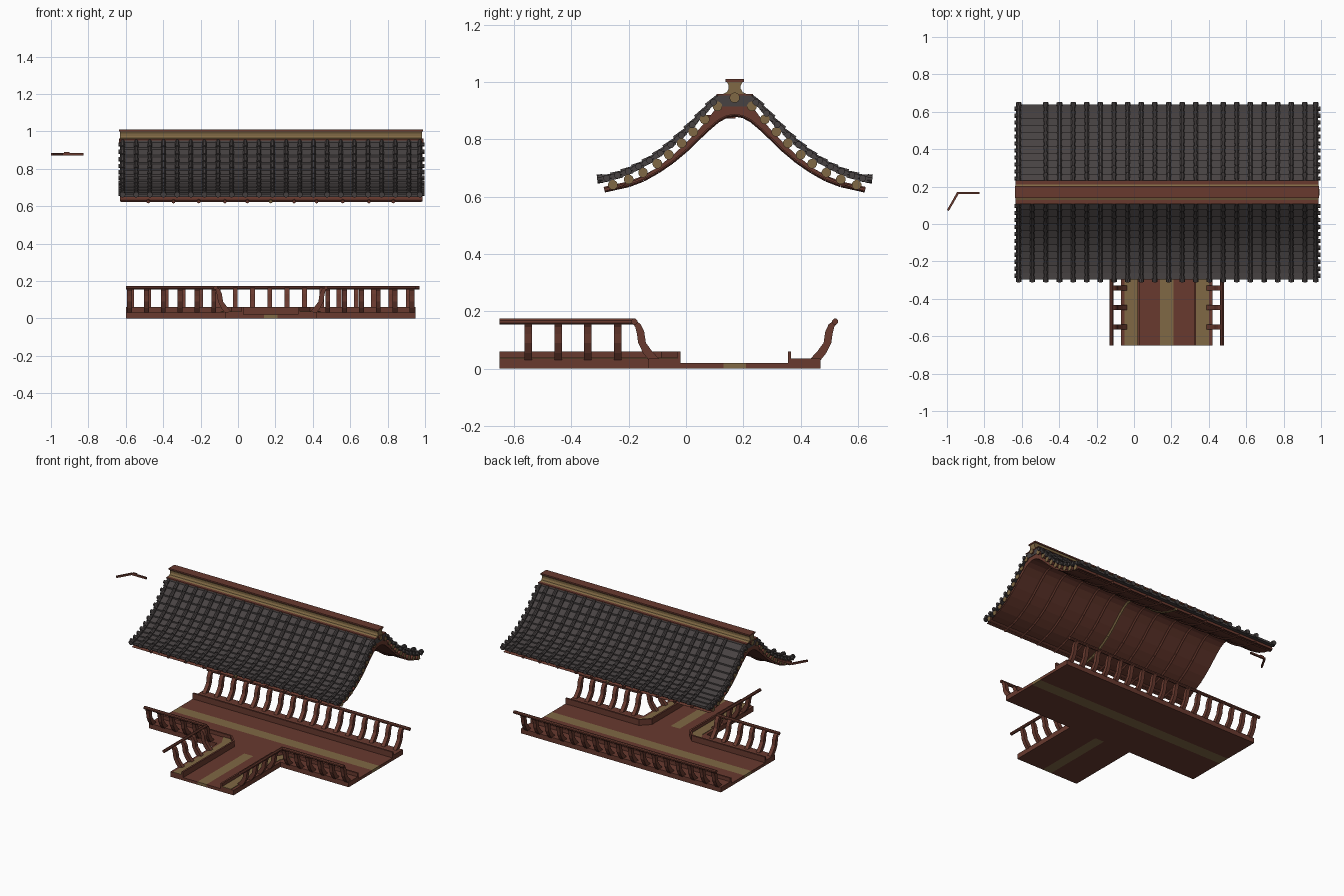
import bpy, bmesh, math
from mathutils import Vector

if "Cube" in bpy.data.objects:
    bpy.data.objects.remove(bpy.data.objects["Cube"])

CX, RY = 0.175, 0.17            # symmetry centre in x, ridge line in y


def material(name, col):
    m = bpy.data.materials.new(name)
    m.diffuse_color = (*col, 1)
    m.use_nodes = True
    m.node_tree.nodes["Principled BSDF"].inputs["Base Color"].default_value = m.diffuse_color
    return m


BROWN = material("red brown wood", (0.140, 0.042, 0.028))
GOLD = material("dull gold", (0.215, 0.140, 0.058))
TILE = material("dark grey tile", (0.064, 0.055, 0.055))


class Part:
    """Collects pieces of one object."""
    def __init__(self, name, *mats):
        self.name, self.mats, self.bm = name, mats, bmesh.new()

    def prism(self, a, b):
        """Solid between two matching outlines."""
        va = [self.bm.verts.new(p) for p in a]
        vb = [self.bm.verts.new(p) for p in b]
        n = len(a)
        self.bm.faces.new(va)
        self.bm.faces.new(vb[::-1])
        for i in range(n):
            self.bm.faces.new((va[i], vb[i], vb[(i + 1) % n], va[(i + 1) % n]))

    def plate(self, outline, z0, z1):
        self.prism([(x, y, z0) for x, y in outline], [(x, y, z1) for x, y in outline])

    def box(self, x0, x1, y0, y1, z0, z1):
        self.plate([(x0, y0), (x1, y0), (x1, y1), (x0, y1)], z0, z1)

    def along_x(self, outline, x0, x1):
        self.prism([(x0, y, z) for y, z in outline], [(x1, y, z) for y, z in outline])

    def rod(self, a, b, r0, r1, n=8):
        a, b = Vector(a), Vector(b)
        q = (b - a).to_track_quat('Z', 'Y')
        ring = lambda c, r: [c + q @ Vector((r * math.cos(2 * math.pi * (i + .5) / n),
                                             r * math.sin(2 * math.pi * (i + .5) / n), 0)) for i in range(n)]
        self.prism(ring(a, r0), ring(b, r1))

    def done(self, rule=None):
        bmesh.ops.recalc_face_normals(self.bm, faces=self.bm.faces)
        if rule:
            for f in self.bm.faces:
                f.material_index = rule(f)
        me = bpy.data.meshes.new(self.name)
        self.bm.to_mesh(me)
        self.bm.free()
        for m in self.mats:
            me.materials.append(m)
        bpy.context.collection.objects.link(bpy.data.objects.new(self.name, me))


def interp(table, u):
    for (u0, z0), (u1, z1) in zip(table, table[1:]):
        if u <= u1 or (u1, z1) == table[-1]:
            return z0 + (z1 - z0) * (u - u0) / (u1 - u0)


def mirror(pts):
    return [(2 * CX - x, y) for x, y in pts]


# ---------- T-shaped walkway floor ----------
p = Part("floor", BROWN)
p.box(-.6, .95, -.13, .13, 0, .02)
p.box(-.6, .95, .21, .47, 0, .02)
p.box(-.07, .14, -.65, -.13, 0, .02)
p.box(.21, .42, -.65, -.13, 0, .02)
p.done()
p = Part("floor_stripes", GOLD)
p.box(-.6, .95, .13, .21, 0, .02)
p.box(.14, .21, -.65, -.13, 0, .02)
p.done()

# raised edge steps with a thin inner curb and gold inlay round the stem
step = [(-.07, -.65), (.03, -.65), (.03, -.08), (-.03, -.02), (-.6, -.02), (-.6, -.13), (-.07, -.13)]
curb = [(.018, -.65), (.03, -.65), (.03, -.08), (-.03, -.02), (-.6, -.02), (-.6, -.032), (-.035, -.032), (.018, -.085)]
inlay = [(-.05, -.65), (.018, -.65), (.018, -.085), (-.035, -.032), (-.09, -.032), (-.05, -.11)]
s, c, g = Part("edge_steps", BROWN), Part("inner_curbs", BROWN), Part("step_inlays", GOLD)
for f in (list, mirror):
    s.plate(f(step), .02, .035)
    c.plate(f(curb), .035, .06)
    g.plate(f(inlay), .035, .038)
s.box(-.6, .95, .36, .47, .02, .035)
c.box(-.6, .95, .355, .367, .02, .06)
for part in (s, c, g):
    part.done()

# ---------- railings: S-curved posts leaning outward, thin top rail ----------
POST = [(-.04, .03), (-.012, .06), (.010, .09), (.016, .13), (.028, .155), (.045, .167),
        (.056, .158), (.047, .145), (.041, .12), (.037, .09), (.020, .055), (.0, .03)]
posts, rails = Part("railing_posts", BROWN), Part("top_rails", BROWN)


def railing(a, b, out, first, gap, ext0=0, ext1=0):
    a, b, out = Vector((*a, 0)), Vector((*b, 0)), Vector((*out, 0))
    d = (b - a).normalized()
    up = Vector((0, 0, 1))
    t = first
    while t < (b - a).length - .01:
        side = lambda w: [a + d * (t + w) + out * o + up * z for o, z in POST]
        posts.prism(side(-.013), side(.013))
        t += gap
    top = out * .05 + up * .164
    rails.rod(a - d * ext0 + top, b + d * ext1 + top, .011, .011)


railing((-.6, .47), (.95, .47), (0, 1), .03, .0925, 0, .02)
for m in (1, -1):
    fx = lambda x: CX + m * (x - CX)
    railing((fx(-.6), -.13), (fx(-.07), -.13), (0, -1), .02, .09, 0, -.05)
    railing((fx(-.07), -.65), (fx(-.07), -.13), (-m, 0), .1, .104, 0, -.05)
posts.done()
rails.done()

# ---------- roof curve: height of the tile surface by distance from the ridge ----------
TOP = [(.055, .95), (.10, .905), (.135, .866), (.17, .83), (.22, .784), (.27, .745),
       (.32, .714), (.37, .690), (.42, .672), (.475, .660)]
UNDER = [(0, .887), (.03, .882), (.06, .866), (.10, .832), (.17, .764), (.22, .722),
         (.27, .688), (.32, .660), (.37, .641), (.42, .630), (.455, .622)]
X0, X1 = -.625, .98

# brown roof boarding
p = Part("roof_boarding", BROWN)
upper = [(u, interp(TOP, u) - .043 if u > .07 else .925 - .15 * u) for u, z in UNDER]
half = lambda tab, s: [(RY + s * u, z) for u, z in tab]
for s in (1, -1):
    for i in range(len(UNDER) - 1):
        p.along_x(half([UNDER[i], UNDER[i + 1], upper[i + 1], upper[i]], s), X0, X1)
p.done()

# ribs below the boarding, the middle one is gold
p, g = Part("roof_ribs", BROWN), Part("centre_roof_rib", GOLD)
for x in (-.48, -.345, -.21, -.07, .05, .175, .30, .42, .56, .70, .83):
    for s in (1, -1):
        pts = [(x, y, z + .002) for y, z in half(UNDER, s)]
        for a, b in zip(pts, pts[1:]):
            (g if x == .175 else p).rod(a, b, .010, .010, 6)
p.done()
g.done()

# round purlins with gold ends
p = Part("purlins", BROWN, GOLD)
for s in (1, -1):
    for u in (.06, .105, .145, .185, .23, .27, .32, .37, .425):
        z = interp(TOP, u) - .03
        p.rod((X0 - .006, RY + s * u, z), (X1 + .006, RY + s * u, z), .017, .017, 12)
p.rod((X0 - .012, RY, .945), (X1 + .012, RY, .945), .018, .018, 12)
p.done(lambda f: int(abs(f.normal.x) > .9))

# stepped flat tiles, segmented round cover tiles, gable edge tiles
flat, cover, gable = Part("flat_tiles", TILE), Part("cover_tiles", TILE), Part("gable_tiles", TILE)
ROWS = 11
us = [.055 + (.465 - .055) * i / ROWS for i in range(ROWS + 1)]
for s in (1, -1):
    for u0, u1 in zip(us, us[1:]):
        z0, z1 = interp(TOP, u0), interp(TOP, u1)
        flat.along_x(half([(u0, z0 - .016), (u1 + .003, z1 - .014), (u1 + .003, z1 + .001), (u0, z0 - .007)], s),
                     X0 - .005, X1 + .005)
        for x in [X0 + .008 + .0729 * i for i in range(22)] + [X1 - .008]:
            if s == 1 and -.6 < x < -.48:
                continue
            cover.rod((x, RY + s * u0, z0), (x, RY + s * (u1 + .004), z1 + .001), .010, .0135)
            if u1 == us[-1]:
                cover.rod((x, RY + s * .462, z1 + .001), (x, RY + s * .48, z1 - .001), .0155, .0155, 10)
        um = (u0 + u1) / 2
        for xa, xb in ((X0 - .015, X0 + .02), (X1 - .02, X1 + .016)):
            gable.rod((xa, RY + s * um, (z0 + z1) / 2 - .002), (xb, RY + s * um, (z0 + z1) / 2 - .002), .012, .012)
for part in (flat, cover, gable):
    part.done()

# ---------- ridge: tile core, brown boards, flared gold beam, brown cap ----------
p = Part("ridge_core", TILE)
p.along_x([(.107, .915), (.233, .915), (.228, .952), (.112, .952)], X0 - .003, X1 + .003)
p.done()
p = Part("ridge_base_board", BROWN)
p.box(X0 - .008, X1 + .006, .107, .233, .952, .958)
p.done()
p = Part("ridge_beam", GOLD)
right = [(.044, .957), (.028, .964), (.021, .976), (.021, .988), (.027, 1.0)]
p.along_x(half(right, 1) + half(right, -1)[::-1], X0 - .006, X1 + .004)
p.done()
p = Part("ridge_cap", BROWN)
p.box(X0 - .01, X1 + .008, RY - .032, RY + .032, 1.0, 1.01)
p.done()

# ---------- loose bent strip beside the roof ----------
p = Part("loose_strip", BROWN)
p.plate([(-1.0, .075), (-.99, .07), (-.938, .16), (-.825, .16), (-.825, .172), (-.945, .172)], .872, .884)
p.box(-.93, -.9, .16, .172, .884, .89)
p.done()
